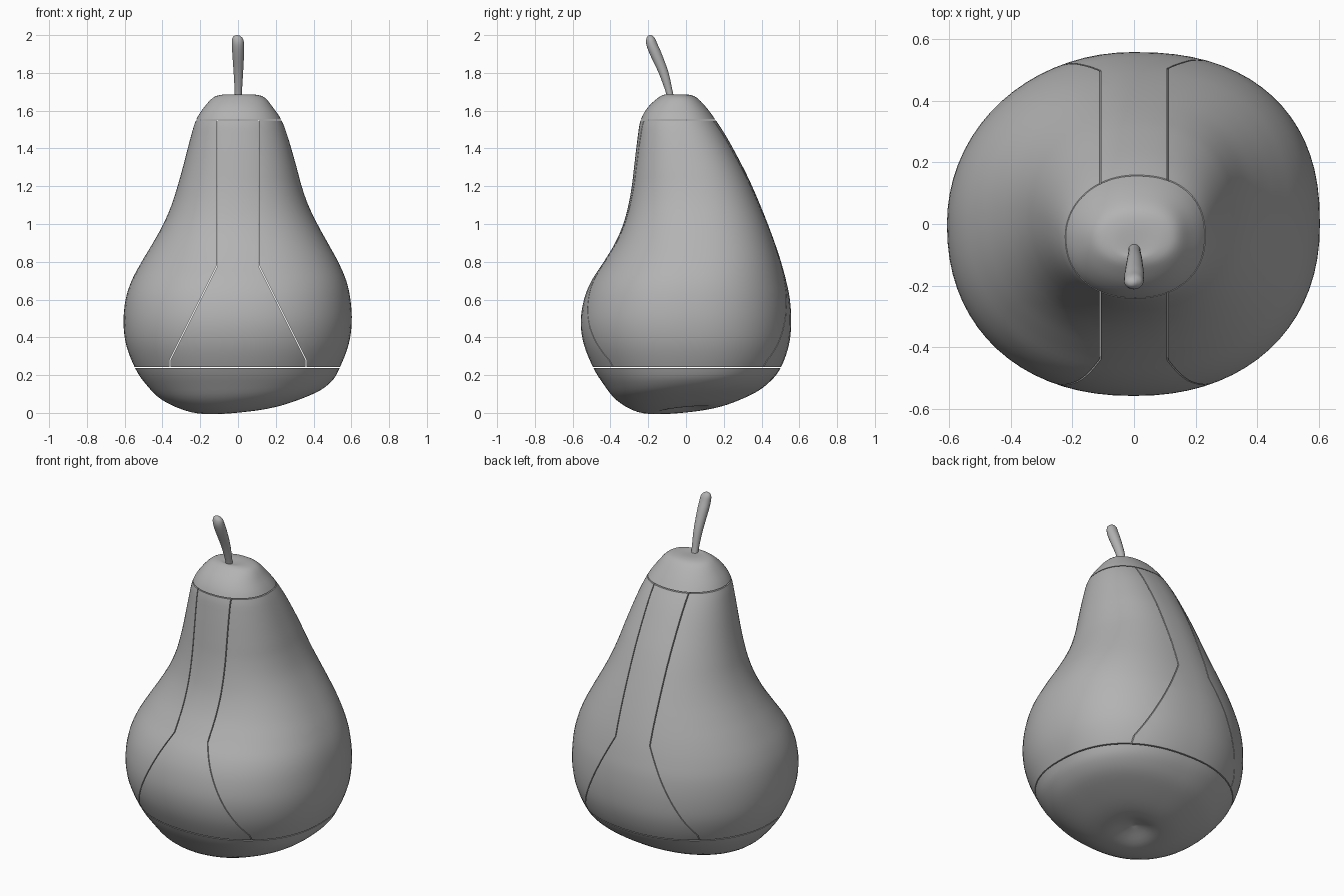
import bpy, bmesh, math

if "Cube" in bpy.data.objects:
    bpy.data.objects.remove(bpy.data.objects["Cube"])

SEG = 72
GAP = .0025   # half the width of the seams between pieces

# Mid grey skin
grey = bpy.data.materials.new("grey_skin")
grey.diffuse_color = (.45, .45, .45, 1)
grey.use_nodes = True
grey.node_tree.nodes["Principled BSDF"].inputs["Base Color"].default_value = grey.diffuse_color


def select_only(ob):
    bpy.ops.object.select_all(action='DESELECT')
    ob.select_set(True)
    bpy.context.view_layer.objects.active = ob


def new_object(name, bm):
    bmesh.ops.recalc_face_normals(bm, faces=bm.faces)
    me = bpy.data.meshes.new(name)
    bm.to_mesh(me)
    bm.free()
    me.materials.append(grey)
    ob = bpy.data.objects.new(name, me)
    bpy.context.collection.objects.link(ob)
    return ob


def catmull(a, b, c, d, t):
    return 0.5 * (2 * b + (c - a) * t + (2 * a - 5 * b + 4 * c - d) * t * t
                  + (3 * b - a - 3 * c + d) * t ** 3)


def loft(name, rows, seg=SEG, steps=4, tilt=0.0, powers=(2, 2, 2, 2)):
    """Smooth skin through rows of (z, x min, x max, y min, y max)."""
    dense = []
    for i in range(len(rows) - 1):
        q = [rows[max(0, min(len(rows) - 1, i + k))] for k in (-1, 0, 1, 2)]
        for s in range(steps):
            dense.append([catmull(*v, s / steps) for v in zip(*q)])
    dense.append(rows[-1])
    bm = bmesh.new()
    rings = []
    for z, x0, x1, y0, y1 in dense:
        ring = []
        for k in range(seg):
            a = math.tau * k / seg
            c, s = math.cos(a), math.sin(a)
            p = 2 / powers[int(4 * k / seg)]
            x = (x0 + x1) / 2 + (x1 - x0) / 2 * math.copysign(abs(c) ** p, c)
            y = (y0 + y1) / 2 + (y1 - y0) / 2 * math.copysign(abs(s) ** p, s)
            lift = tilt * (x + y) * max(0, 1 - z / 0.3) ** 2
            ring.append(bm.verts.new((x, y, z + lift)))
        rings.append(ring)
    for a, b in zip(rings, rings[1:]):
        for k in range(seg):
            j = (k + 1) % seg
            bm.faces.new((a[k], a[j], b[j], b[k]))
    bm.faces.new(rings[0])
    bm.faces.new(rings[-1])
    return new_object(name, bm)


def piece(name, body, outline):
    """Cut one piece out of the body with an x-z outline extruded along y."""
    bm = bmesh.new()
    f = bm.faces.new([bm.verts.new((x, -1, z)) for x, z in outline])
    ext = bmesh.ops.extrude_face_region(bm, geom=[f])
    for v in ext['geom']:
        if isinstance(v, bmesh.types.BMVert):
            v.co.y = 1
    cutter = new_object("cutter", bm)
    ob = bpy.data.objects.new(name, body.data.copy())
    bpy.context.collection.objects.link(ob)
    mod = ob.modifiers.new("cut", 'BOOLEAN')
    mod.operation, mod.solver, mod.object = 'INTERSECT', 'EXACT', cutter
    select_only(ob)
    bpy.ops.object.modifier_apply(modifier=mod.name)
    bpy.data.objects.remove(cutter)
    bpy.ops.object.shade_smooth_by_angle(angle=math.radians(40))


# Whole pear, from the dimple below to the top around the stem
pear = loft("pear", [
    (.05, -.01, .01, -.01, .01),
    (.04, -.05, .05, -.05, .05),
    (.018, -.14, .14, -.15, .13),
    (.034, -.26, .27, -.265, .24),
    (.09, -.40, .42, -.37, .37),
    (.16, -.485, .50, -.435, .45),
    (.24, -.545, .54, -.49, .503),
    (.36, -.592, .585, -.54, .545),
    (.48, -.606, .602, -.557, .557),
    (.60, -.595, .595, -.54, .55),
    (.70, -.563, .573, -.50, .53),
    (.80, -.51, .53, -.435, .503),
    (.90, -.45, .475, -.375, .47),
    (1.0, -.395, .42, -.332, .433),
    (1.1, -.352, .372, -.305, .393),
    (1.2, -.32, .337, -.287, .35),
    (1.3, -.292, .31, -.275, .302),
    (1.45, -.253, .267, -.257, .221),
    (1.55, -.222, .23, -.24, .157),
    (1.62, -.178, .183, -.20, .105),
    (1.67, -.13, .14, -.145, .055),
    (1.685, -.08, .09, -.115, .01),
    (1.684, -.03, .03, -.10, -.05),
    (1.682, -.01, .01, -.09, -.07),
], tilt=0.11, powers=(2.35, 2.03, 2.2, 2.2))


def side_outline(g):
    """Right-hand seam, shifted by g towards the side."""
    z = GAP
    return [(.11 + g, 1.55 - z), (.11 + g, .78), (.36 + g, .28), (.36 + g, .24 + z)]


def mirror(points):
    return [(-x, z) for x, z in points]


# Pieces
core = side_outline(-GAP)
side = side_outline(GAP) + [(1, .24 + GAP), (1, 1.55 - GAP)]
piece("top_cap", pear, [(-1, 1.55 + GAP), (1, 1.55 + GAP), (1, 2), (-1, 2)])
piece("base", pear, [(-1, -.5), (1, -.5), (1, .24 - GAP), (-1, .24 - GAP)])
piece("middle_core", pear, core + mirror(core)[::-1])
piece("right_side", pear, side)
piece("left_side", pear, mirror(side))
bpy.data.objects.remove(pear)

# Stem, leaning forward and thicker at its tip
stem = loft("stem", [
    (1.64, -.02, .02, -.095, -.055),
    (1.70, -.018, .021, -.108, -.07),
    (1.80, -.023, .027, -.145, -.092),
    (1.90, -.03, .032, -.192, -.128),
    (1.95, -.032, .032, -.21, -.15),
    (1.98, -.031, .027, -.21, -.163),
    (1.995, -.022, .012, -.202, -.175),
    (2.0, -.008, .002, -.193, -.185),
], seg=24)
select_only(stem)
bpy.ops.object.shade_smooth_by_angle(angle=math.radians(60))
